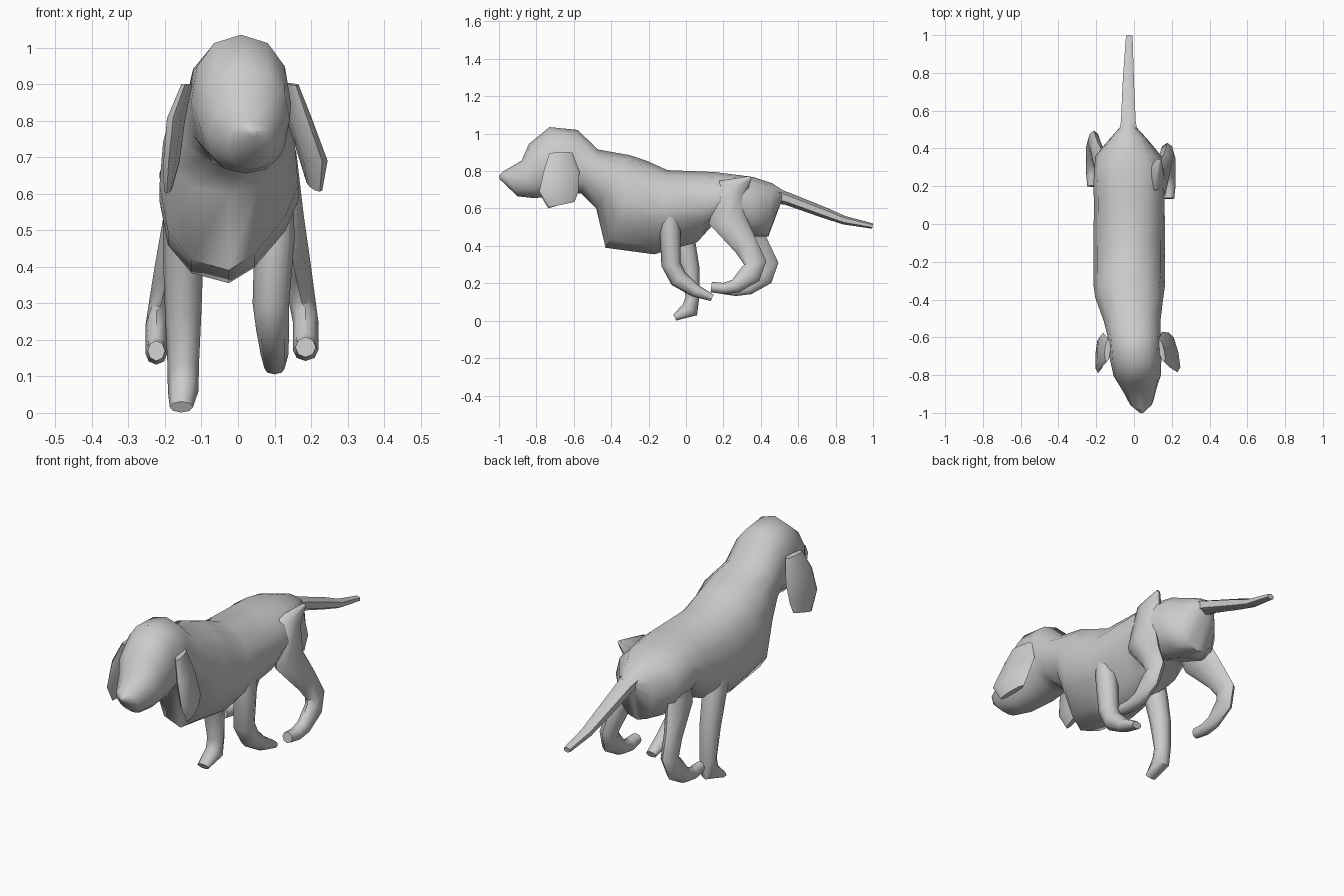
import bpy, bmesh
from math import sin, cos, pi
from mathutils import Vector


def loft(name, rings, n, power=1.0, shear=0.0, pivot=0.0):
    """Skin rings given as (y_top, z_top, y_bottom, z_bottom, x_centre, half_width[, keel])."""
    bm = bmesh.new()
    loops = []
    for yt, zt, yb, zb, cx, hw, *keel in rings:
        loop = []
        for i in range(n):
            a = 2 * pi * i / n
            c, s = cos(a), sin(a)
            # keel pulls the lower right side in towards a straight slope
            p = keel[0] if keel and c < -0.01 and s > 0.01 else power
            c = abs(c) ** p * (1 if c > 0 else -1)
            s = abs(s) ** p * (1 if s > 0 else -1)
            y = (yt + yb) / 2 + c * (yt - yb) / 2
            z = (zt + zb) / 2 + c * (zt - zb) / 2
            loop.append(bm.verts.new((cx + s * hw + shear * (y - pivot), y, z)))
        loops.append(loop)
    for a, b in zip(loops, loops[1:]):
        for i in range(n):
            j = (i + 1) % n
            bm.faces.new((a[i], a[j], b[j], b[i]))
    bm.faces.new(loops[0])
    bm.faces.new(loops[-1])
    bmesh.ops.recalc_face_normals(bm, faces=bm.faces)
    mesh = bpy.data.meshes.new(name)
    bm.to_mesh(mesh)
    bm.free()
    ob = bpy.data.objects.new(name, mesh)
    bpy.context.collection.objects.link(ob)
    bpy.ops.object.select_all(action='DESELECT')
    ob.select_set(True)
    bpy.context.view_layer.objects.active = ob
    bpy.ops.object.shade_smooth_by_angle(angle=1.0)
    return ob


def limb(name, points, **kw):
    """Sweep along a bent path of (x, y, z, half_width, half_depth)."""
    rings = []
    for i, (x, y, z, hw, hd) in enumerate(points):
        p, q = points[max(i - 1, 0)], points[min(i + 1, len(points) - 1)]
        t = Vector((q[1] - p[1], q[2] - p[2])).normalized()
        rings.append((y - t.y * hd, z + t.x * hd, y + t.y * hd, z - t.x * hd, x, hw))
    return loft(name, rings, 8, **kw)


# head, neck, chest and rump in one skin
loft("body", [
    (-1.00, 0.775, -0.995, 0.755, 0.04, 0.012),
    (-0.975, 0.80, -0.90, 0.665, 0.037, 0.065),
    (-0.88, 0.855, -0.81, 0.655, 0.022, 0.105),
    (-0.84, 0.945, -0.77, 0.66, 0.017, 0.125),
    (-0.73, 1.035, -0.69, 0.66, 0.008, 0.137),
    (-0.58, 1.02, -0.61, 0.68, 0.0, 0.14),
    (-0.47, 0.915, -0.56, 0.68, -0.01, 0.15),
    (-0.30, 0.885, -0.48, 0.60, -0.025, 0.18, 1.1),
    (-0.21, 0.855, -0.43, 0.39, -0.025, 0.19, 1.45),
    (-0.10, 0.805, -0.17, 0.355, -0.025, 0.19, 1.45),
    (0.15, 0.795, 0.06, 0.42, -0.025, 0.187, 1.3),
    (0.27, 0.78, 0.16, 0.53, -0.03, 0.185),
    (0.36, 0.768, 0.36, 0.45, -0.03, 0.175),
    (0.46, 0.735, 0.44, 0.45, -0.03, 0.10),
    (0.53, 0.69, 0.50, 0.61, -0.03, 0.04)], 12, power=0.9)

# tail
loft("tail", [
    (0.46, 0.72, 0.46, 0.63, -0.03, 0.06),
    (0.55, 0.685, 0.53, 0.62, -0.03, 0.045),
    (0.75, 0.605, 0.73, 0.55, -0.03, 0.035),
    (0.85, 0.56, 0.84, 0.515, -0.028, 0.029),
    (1.00, 0.52, 0.995, 0.492, -0.025, 0.02)], 6)

# front legs, one folded back and one reaching down
limb("front_leg_right", [
    (0.10, -0.09, 0.62, 0.05, 0.055), (0.10, -0.085, 0.48, 0.055, 0.055),
    (0.09, -0.08, 0.30, 0.05, 0.052), (0.095, -0.04, 0.225, 0.045, 0.05),
    (0.10, 0.05, 0.16, 0.038, 0.035), (0.10, 0.14, 0.122, 0.028, 0.018)])
limb("front_leg_left", [
    (-0.15, -0.06, 0.60, 0.055, 0.07), (-0.15, -0.01, 0.42, 0.055, 0.06),
    (-0.15, 0.02, 0.28, 0.05, 0.052), (-0.15, 0.035, 0.13, 0.043, 0.037),
    (-0.15, 0.022, 0.06, 0.042, 0.048), (-0.155, -0.06, 0.016, 0.032, 0.017)])

# hind legs share one bent path, the left set further back
thigh = [(0.09, 0.20, 0.66, 0.065, 0.11), (0.13, 0.22, 0.54, 0.05, 0.10),
         (0.16, 0.32, 0.40, 0.04, 0.065), (0.175, 0.37, 0.31, 0.037, 0.06),
         (0.185, 0.345, 0.25, 0.035, 0.06), (0.185, 0.265, 0.185, 0.035, 0.038),
         (0.185, 0.20, 0.172, 0.035, 0.03), (0.185, 0.135, 0.18, 0.028, 0.028)]
# the right thigh starts at a pointed hip
hip = [(0.135, 0.345, 0.765, 0.01, 0.01), (0.11, 0.25, 0.71, 0.05, 0.08)]
limb("hind_leg_right", hip + thigh[1:])
limb("hind_leg_left", [(-x * 1.1 - 0.02, y + 0.065, z - 0.01, w * 0.85, d)
                       for x, y, z, w, d in thigh])

# hanging ears, the right one swinging outwards
limb("ear_right", [
    (0.145, -0.67, 0.90, 0.015, 0.06), (0.17, -0.665, 0.80, 0.025, 0.095),
    (0.205, -0.68, 0.69, 0.028, 0.105), (0.21, -0.665, 0.62, 0.014, 0.07)],
    power=0.85, shear=-0.22, pivot=-0.67)
limb("ear_left", [
    (-0.14, -0.67, 0.90, 0.015, 0.06), (-0.17, -0.67, 0.80, 0.025, 0.095),
    (-0.18, -0.69, 0.69, 0.022, 0.10), (-0.19, -0.67, 0.62, 0.012, 0.07)],
    power=0.85, shear=0.08, pivot=-0.67)
